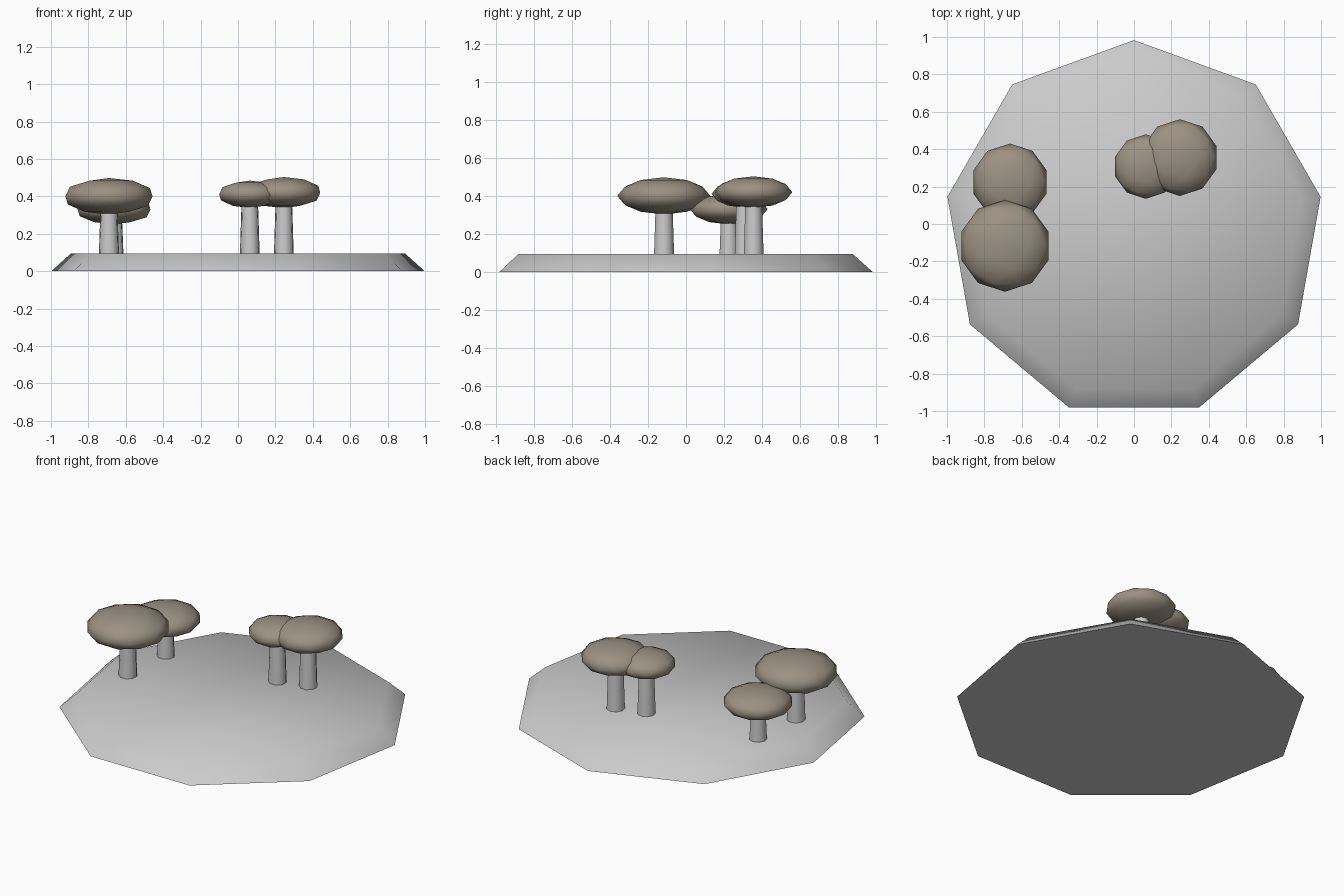
import bpy
import math

if "Cube" in bpy.data.objects:
    bpy.data.objects.remove(bpy.data.objects["Cube"])


def material(name, color):
    m = bpy.data.materials.new(name)
    m.diffuse_color = (*color, 1.0)
    m.use_nodes = True
    m.node_tree.nodes["Principled BSDF"].inputs["Base Color"].default_value = m.diffuse_color
    return m


stone = material("pale_grey", (0.60, 0.60, 0.60))
cap_brown = material("taupe", (0.33, 0.285, 0.225))


def finish(name, mat, angle):
    ob = bpy.context.object
    ob.name = name
    ob.data.materials.append(mat)
    bpy.ops.object.shade_smooth_by_angle(angle=math.radians(angle))
    return ob


def frustum(name, sides, r1, r2, x, y, z0, z1, mat):
    # tapered cylinder between two heights
    bpy.ops.mesh.primitive_cone_add(vertices=sides, radius1=r1, radius2=r2,
                                    depth=z1 - z0, location=(x, y, (z0 + z1) / 2))
    return finish(name, mat, 60)


def mushroom(i, x, y, z, radius, half_height, foot):
    # stem runs from just inside the mound up into the cap
    frustum(f"stem_{i}", 9, foot, foot * 0.8, x, y, 0.08, z, stone)
    # flattened, faceted-outline cap
    bpy.ops.mesh.primitive_ico_sphere_add(subdivisions=2, radius=1, location=(x, y, z))
    bpy.context.object.scale = (radius, radius, half_height)
    bpy.ops.object.transform_apply(location=False, rotation=False, scale=True)
    finish(f"cap_{i}", cap_brown, 180)


# nine-sided ground mound with sloped rim
frustum("ground_mound", 9, 1.013, 0.909, 0, -0.03, 0.0, 0.093, stone)

# x, y, cap centre height, cap radius, cap half height, stem foot radius
mushrooms = [
    (-0.69, -0.117, 0.400, 0.245, 0.098, 0.055),
    (-0.663, 0.225, 0.330, 0.205, 0.080, 0.052),
    (0.063, 0.307, 0.411, 0.172, 0.073, 0.054),
    (0.245, 0.355, 0.420, 0.205, 0.083, 0.054),
]
for i, spec in enumerate(mushrooms, 1):
    mushroom(i, *spec)
